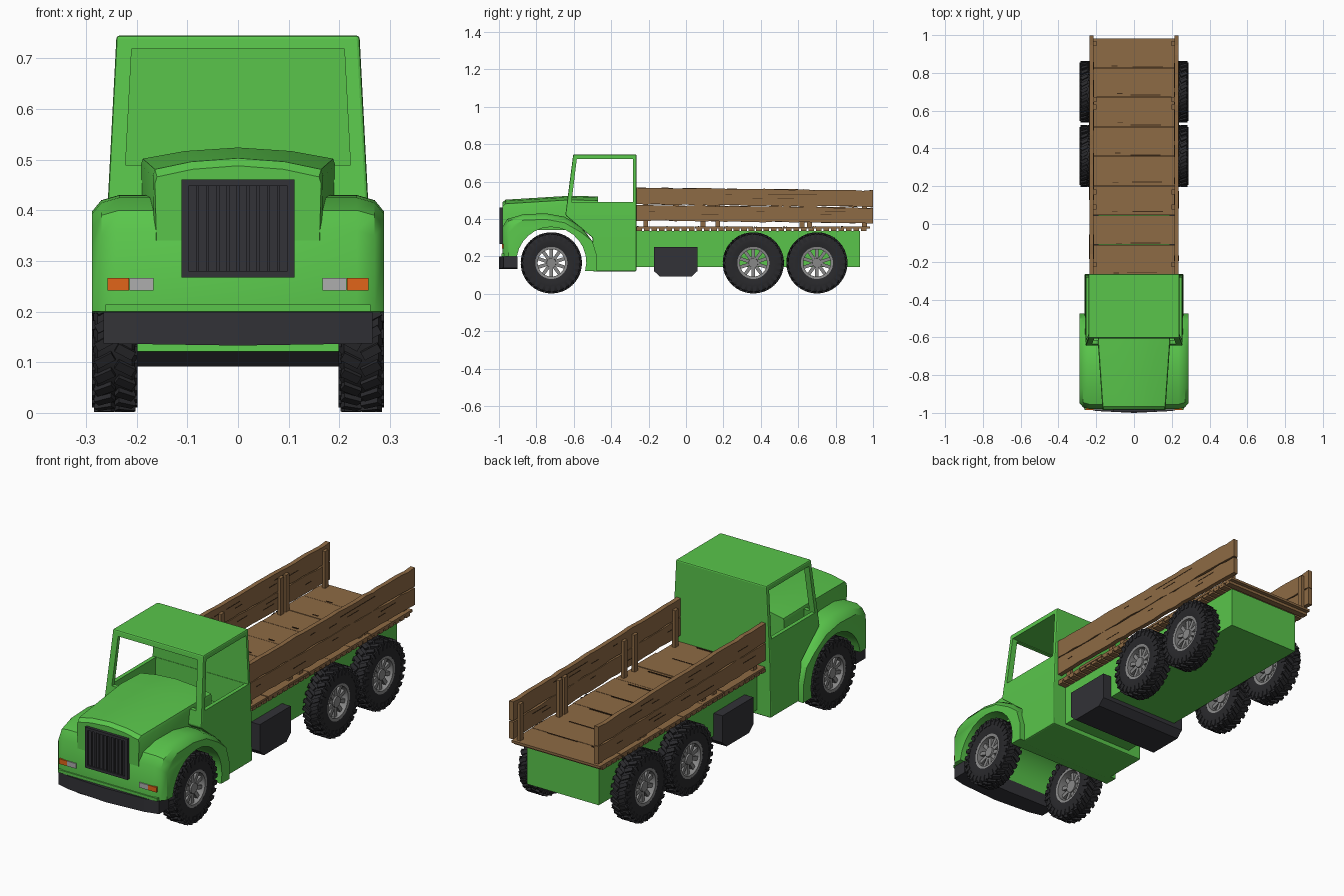
import bpy, bmesh, math, random
from mathutils import Matrix, Vector

random.seed(4)
cube = bpy.data.objects.get("Cube")
if cube:
    bpy.data.objects.remove(cube, do_unlink=True)


def material(name, rgb):
    m = bpy.data.materials.new(name)
    m.use_nodes = True
    col = (*rgb, 1)
    m.diffuse_color = col
    m.node_tree.nodes["Principled BSDF"].inputs["Base Color"].default_value = col
    return m


GREEN = material("green paint", (0.1, 0.56, 0.07))
WOOD = material("brown wood", (0.27, 0.145, 0.058))
CRACK = material("dark wood", (0.05, 0.025, 0.01))
DARK = material("dark plastic", (0.032, 0.032, 0.038))
RUBBER = material("black rubber", (0.022, 0.022, 0.025))
STEEL = material("grey steel", (0.25, 0.25, 0.25))
LAMP = material("pale lamp", (0.42, 0.42, 0.42))
ORANGE = material("orange lamp", (0.75, 0.13, 0.01))


def finish(name, bm, mat, smooth=None):
    bmesh.ops.recalc_face_normals(bm, faces=bm.faces)
    mesh = bpy.data.meshes.new(name)
    bm.to_mesh(mesh)
    bm.free()
    mesh.materials.append(mat)
    ob = bpy.data.objects.new(name, mesh)
    bpy.context.collection.objects.link(ob)
    if smooth:
        bpy.ops.object.select_all(action="DESELECT")
        ob.select_set(True)
        bpy.context.view_layer.objects.active = ob
        bpy.ops.object.shade_smooth_by_angle(angle=math.radians(smooth))
    return ob


def add_loft(bm, rings, cyclic=False):
    vs = [[bm.verts.new(p) for p in r] for r in rings]
    n = len(vs[0])
    pairs = list(zip(vs, vs[1:])) + ([(vs[-1], vs[0])] if cyclic else [])
    for a, b in pairs:
        for i in range(n):
            j = (i + 1) % n
            bm.faces.new((a[i], a[j], b[j], b[i]))
    if not cyclic:
        bm.faces.new(vs[0][::-1])
        bm.faces.new(vs[-1])


def loft(name, rings, mat, cyclic=False, smooth=None):
    bm = bmesh.new()
    add_loft(bm, rings, cyclic)
    return finish(name, bm, mat, smooth)


def add_box(bm, lo, hi, matrix=Matrix()):
    lo, hi = Vector(lo), Vector(hi)
    size = Matrix.Diagonal((*(hi - lo), 1))
    bmesh.ops.create_cube(bm, size=1, matrix=matrix @ Matrix.Translation((lo + hi) / 2) @ size)


def boxes(name, spans, mat):
    bm = bmesh.new()
    for lo, hi in spans:
        add_box(bm, lo, hi)
    return finish(name, bm, mat)


def rect(x, y0, y1, z):
    return [(-x, y0, z), (x, y0, z), (x, y1, z), (-x, y1, z)]


# Fenders and front body, one profile with the wheel arch cut through
AXLE_Y, AXLE_Z = -0.72, 0.165
outer = [(-.98, .2), (-.98, .36), (-.955, .4), (-.87, .425), (-.75, .43), (-.65, .412),
         (-.56, .36), (-.5, .28), (-.475, .2), (-.475, .12)]
arch = []
for i in range(15):
    t = math.radians(-15 + i * 13.3)
    arch.append((AXLE_Y + .187 * math.cos(t), .17 + .187 * math.sin(t)))


def fender_ring(x, d):
    ring = [(x, y + (d if y < -.9 else 0), z - (d if z > .3 else 0)) for y, z in outer]
    return ring + [(x, y, z) for y, z in arch]


side = [(.235, 0), (.27, .01), (.288, .032)]
stations = [(-x, d) for x, d in side[::-1]] + side
loft("front_body_and_fenders", [fender_ring(x, d) for x, d in stations], GREEN, smooth=35)

# Hood, running into the dashboard
hood = []
for y, w, z in [(-.982, .164, .488), (-.965, .168, .503), (-.62, .192, .524), (-.47, .19, .52)]:
    half = [(w - .003, .34), (w, z - .035), (w - .004, z - .022), (w * .55, z - .007)]
    hood.append([(x, y, h) for x, h in half] + [(0, y, z)] + [(-x, y, h) for x, h in half[::-1]])
loft("hood", hood, GREEN, smooth=25)

# Cab shell with open windows
cab = loft("cab", [rect(.262, -.5, -.265, .12), rect(.26, -.5, -.265, .3),
                   rect(.257, -.645, -.265, .42), rect(.24, -.603, -.265, .745)], GREEN)
cavity = loft("cab_cavity", [rect(.237, -.62, -.285, .36), rect(.237, -.62, -.285, .45),
                             rect(.222, -.588, -.285, .722)], GREEN)
glass = [(-.612, .49), (-.283, .49), (-.283, .72), (-.584, .72)]
side_hole = loft("side_window_cutter", [[(x, y, z) for y, z in glass] for x in (-.4, .4)], GREEN)
screen = [(-.222, .49), (.222, .49), (.21, .719), (-.21, .719)]
front_hole = loft("windshield_cutter", [[(x, y, z) for x, z in screen] for y in (-.75, -.45)], GREEN)
bevel = cab.modifiers.new("soft_edges", "BEVEL")
bevel.width, bevel.segments = .006, 2
for cutter in (cavity, side_hole, front_hole):
    mod = cab.modifiers.new("cut", "BOOLEAN")
    mod.operation, mod.solver, mod.object = "DIFFERENCE", "EXACT", cutter
bpy.context.view_layer.update()
done = bpy.data.meshes.new_from_object(cab.evaluated_get(bpy.context.evaluated_depsgraph_get()))
cab.modifiers.clear()
cab.data = done
for cutter in (cavity, side_hole, front_hole):
    bpy.data.objects.remove(cutter, do_unlink=True)

# Chassis and the tank slung across it
boxes("chassis", [((-.19, -.3, .142), (.19, .93, .336))], GREEN)
tank = [(-.172, .25), (.062, .25), (.062, .122), (.03, .092), (-.14, .092), (-.172, .122)]
loft("fuel_tank", [[(x, y, z) for y, z in tank] for x in (-.236, .236)], DARK)

# Bumper and the lip above it
bumper = []
for x, y in [(-.266, -.975), (-.2, -.99), (0, -1), (.2, -.99), (.266, -.975)]:
    sag = .004 * (1 - abs(x) / .266)
    bumper.append([(x, y, .137 - sag), (x, y, .199), (x, -.9, .199), (x, -.9, .137 - sag)])
loft("bumper", bumper, DARK)
boxes("bumper_lip", [((-.262, -.986, .2), (.262, -.93, .214))], GREEN)

# Grille frame, slats and lamps
gx, g0, g1 = .112, .267, .461
slats = [((-gx, -.988, g0), (gx, -.97, g1))]
for s in (-1, 1):
    slats.append(((s * .105 - .007, -.996, g0), (s * .105 + .007, -.97, g1)))
slats += [((-gx, -.996, z), (gx, -.97, z + .013)) for z in (g0, g1 - .013)]
slats += [((x / 100 - .003, -.993, g0), (x / 100 + .003, -.97, g1)) for x in range(-8, 9, 2)]
boxes("grille", slats, DARK)
for s, label in ((1, "left"), (-1, "right")):
    for part, a, b, m in (("headlamp", .167, .214, LAMP), ("indicator", .215, .258, ORANGE)):
        boxes(f"{label}_{part}", [((min(s * a, s * b), -.985, .242), (max(s * a, s * b), -.976, .266))], m)


# Wheels: tyre, tread and spoked rim share one mesh each
def spin(name, profile, mat, steps=40):
    rings = []
    for i in range(steps):
        t = math.tau * i / steps
        rings.append([(x, r * math.cos(t), r * math.sin(t)) for x, r in profile])
    return loft(name, rings, mat, cyclic=True, smooth=35)


wall = [(.038, .086), (.043, .11), (.042, .142), (.034, .154)]
tyre = spin("tyre", [(-x, r) for x, r in wall] + wall[::-1], RUBBER)
bm = bmesh.new()
for i in range(28):
    for s in (-1, 1):
        turn = Matrix.Rotation(math.tau * (i + s / 4) / 28, 4, "X")
        skew = Matrix.Translation((s * .02, 0, 0)) @ Matrix.Rotation(s * .5, 4, "Z")
        add_box(bm, (-.019, -.009, .148), (.019, .009, .163), turn @ skew)
        add_box(bm, (s * .042 - .003, -.009, .125), (s * .042 + .003, .009, .154), turn)
tread = finish("tyre_tread", bm, RUBBER)
rim = spin("rim", [(.038, .088), (.036, .073), (-.036, .073), (-.038, .088)], STEEL)
bm = bmesh.new()
for i in range(10):
    add_box(bm, (-.012, -.009, .015), (.022, .009, .077), Matrix.Rotation(math.tau * i / 10, 4, "X"))
to_x = Matrix.Rotation(math.pi / 2, 4, "Y")
bmesh.ops.create_cone(bm, cap_ends=True, segments=16, radius1=.03, radius2=.025, depth=.05,
                      matrix=Matrix.Translation((.005, 0, 0)) @ to_x)
spokes = finish("rim_spokes", bm, STEEL)
parts = (tyre, tread, rim, spokes)
for s, label in ((1, "left"), (-1, "right")):
    for pos, y in (("front", AXLE_Y), ("middle", .36), ("rear", .7)):
        for p in parts:
            ob = bpy.data.objects.new(f"{label}_{pos}_{p.name}", p.data)
            ob.location = (s * .243, y, AXLE_Z)
            ob.rotation_euler.z = 0 if s > 0 else math.pi
            bpy.context.collection.objects.link(ob)
for p in parts:
    bpy.data.objects.remove(p, do_unlink=True)

# Wooden deck: cross bearers, boards and splits
count, y0, y1 = 8, -.265, .985
step = (y1 - y0) / count
boxes("deck_bearers", [((-.234, y0 + i * .04, .335), (.234, y0 + i * .04 + .03, .349)) for i in range(31)], WOOD)
boards, splits = [], []
for i in range(count):
    a = y0 + i * step
    w = .234 + random.uniform(-.003, .003)
    boards.append(((-w, a, .348), (w, a + step - .002, .36 + random.uniform(-.002, .001))))
    for x, length in ((-.09, .03), (.06, .16)):
        x += random.uniform(-.02, .02)
        y = a + random.uniform(.0, .02)
        splits.append(((x - length / 2, y, .355), (x + length / 2, y + .004, .362)))
boxes("deck_boards", boards, WOOD)
boxes("deck_splits", splits, CRACK)

# Side boards with ragged edges, and their posts
for s, label in ((1, "left"), (-1, "right")):
    for k, (lo, hi) in enumerate(((.392, .475), (.479, .568))):
        rings = []
        for i in range(25):
            t = i / 24
            a = lo - .014 * t + random.uniform(-.003, .003)
            b = hi - .016 * t + random.uniform(-.003, .003)
            y = -.265 + t * 1.264
            rings.append([(s * .214, y, a), (s * .236, y, a), (s * .236, y, b), (s * .214, y, b)])
        loft(f"{label}_side_board_{k + 1}", rings, WOOD)
    boxes(f"{label}_side_posts", [((s * .207 - .008, y - .013, .355), (s * .207 + .008, y + .013, .535))
                                  for y in (-.215, .09, .17, .62, .66, .955)], WOOD)
    cracks = []
    for i in range(14):
        y, z = random.uniform(-.2, .85), random.choice((.42, .44, .51, .53))
        cracks.append(((s * .225 - .0122, y, z), (s * .225 + .0122, y + random.uniform(.03, .1), z + .003)))
    boxes(f"{label}_side_splits", cracks, CRACK)
